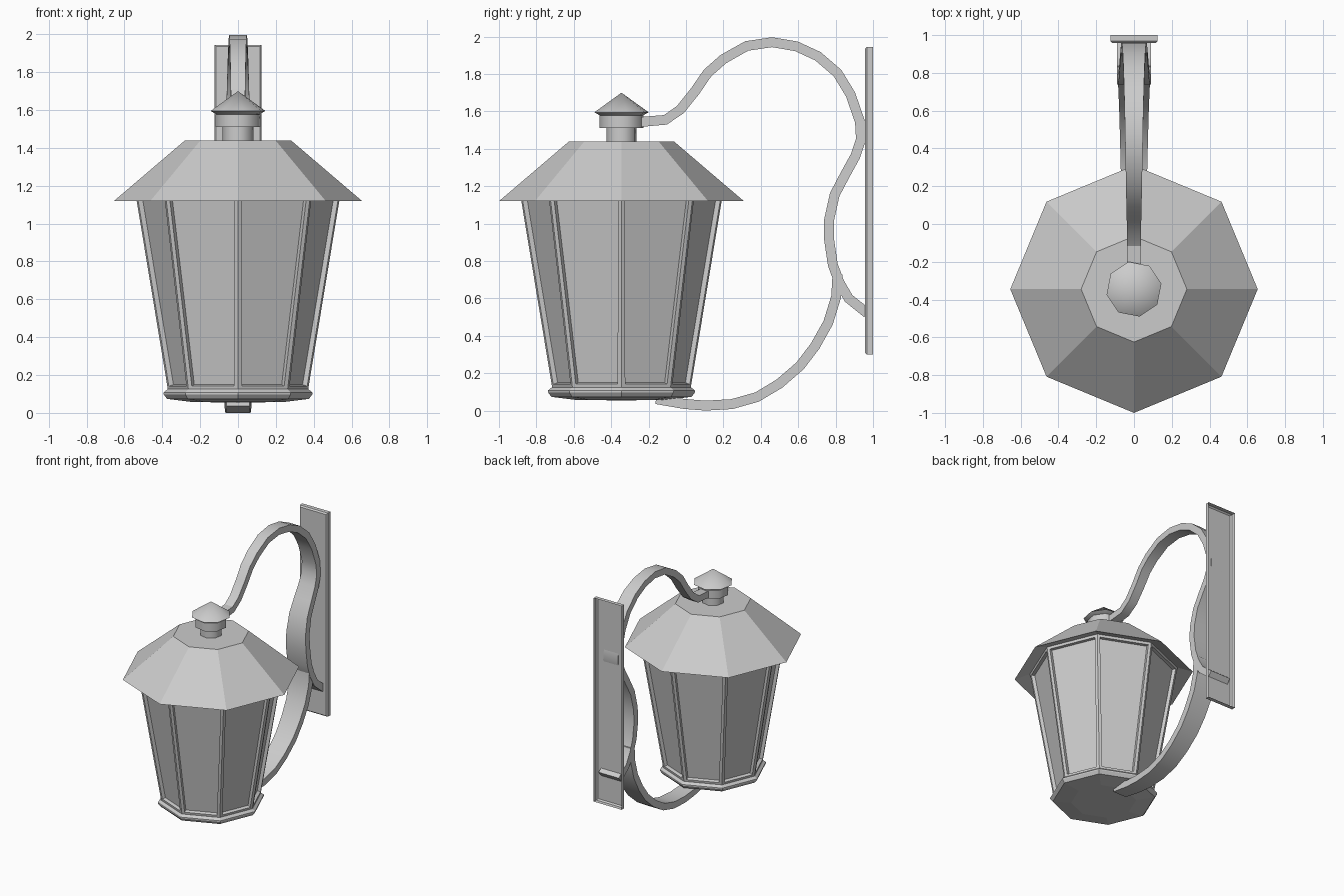
import bpy, bmesh
from math import pi, cos, sin, radians
from mathutils import Vector

if "Cube" in bpy.data.objects:
    bpy.data.objects.remove(bpy.data.objects["Cube"])

CY = -0.345  # lantern axis


def finish(name, bm, smooth=False, recalc=True):
    if recalc:
        bmesh.ops.recalc_face_normals(bm, faces=bm.faces)
    mesh = bpy.data.meshes.new(name)
    bm.to_mesh(mesh)
    bm.free()
    ob = bpy.data.objects.new(name, mesh)
    bpy.context.collection.objects.link(ob)
    if smooth:
        bpy.ops.object.select_all(action='DESELECT')
        ob.select_set(True)
        bpy.context.view_layer.objects.active = ob
        bpy.ops.object.shade_smooth_by_angle(angle=radians(smooth))
    return ob


def lathe(profile, turn=0.0):
    """Eight-sided solid from (radius, z) points; radius 0 closes to a point."""
    bm = bmesh.new()
    rings = []
    for r, z in profile:
        if r == 0:
            rings.append([bm.verts.new((0, CY, z))] * 8)
        else:
            rings.append([bm.verts.new((r * cos(k * pi / 4 + turn),
                                        CY + r * sin(k * pi / 4 + turn), z))
                          for k in range(8)])
    for a, b in zip(rings, rings[1:]):
        for k in range(8):
            j = (k + 1) % 8
            quad = list(dict.fromkeys((a[k], a[j], b[j], b[k])))
            bm.faces.new(quad)
    return bm


def strap(name, path, thick=0.053):
    """Flat bar along (y, z, half width) points."""
    bm = bmesh.new()
    rings = []
    for i, (y, z, w) in enumerate(path):
        p, q = path[max(i - 1, 0)], path[min(i + 1, len(path) - 1)]
        t = Vector((q[0] - p[0], q[1] - p[1])).normalized()
        n = Vector((-t.y, t.x)) * thick / 2
        rings.append([bm.verts.new((sx * w, y + s * n.x, z + s * n.y))
                      for sx, s in ((-1, -1), (1, -1), (1, 1), (-1, 1))])
    for a, b in zip(rings, rings[1:]):
        for k in range(4):
            j = (k + 1) % 4
            bm.faces.new((a[k], a[j], b[j], b[k]))
    bm.faces.new(rings[0])
    bm.faces.new(rings[-1])
    return finish(name, bm, 30)


# roof with a shallow hollow under the eaves
finish("roof", lathe([(0, 1.44), (0.28, 1.44), (0.655, 1.12), (0.545, 1.16), (0, 1.16)]))

# glazed body: framed panes sunk into each side
bm = lathe([(0.37, 0.12), (0.542, 1.16)])
bmesh.ops.recalc_face_normals(bm, faces=bm.faces)
panes = bm.faces[:]
bmesh.ops.inset_individual(bm, faces=panes, thickness=0.03, depth=0)
bmesh.ops.inset_individual(bm, faces=panes, thickness=0.006, depth=-0.025)
finish("lantern_body", bm, recalc=False)

# base tray
finish("base", lathe([(0, 0.125), (0.372, 0.125), (0.393, 0.108), (0.393, 0.098),
                      (0.375, 0.074), (0.24, 0.057), (0, 0.055)]))

# neck, collar and pointed cap
finish("neck", lathe([(0, 1.43), (0.083, 1.43), (0.083, 1.52), (0, 1.52)], 0.2), 50)
finish("collar", lathe([(0, 1.51), (0.12, 1.51), (0.12, 1.577), (0, 1.577)], 0.2), 50)
finish("cap", lathe([(0, 1.57), (0.115, 1.577), (0.148, 1.595), (0, 1.70)], 0.2), 50)

# main bracket: over the top, down the wall, into the plate
main = [(-.25, 1.543), (-.11, 1.555), (-.03, 1.61), (.05, 1.71), (.115, 1.805), (.20, 1.88),
        (.325, 1.95), (.46, 1.97), (.59, 1.948), (.705, 1.895), (.81, 1.805), (.88, 1.69),
        (.93, 1.545), (.935, 1.45), (.905, 1.36), (.85, 1.26), (.795, 1.155), (.765, 1.02),
        (.765, .915), (.785, .78), (.82, .685), (.87, .60), (.97, .52)]
strap("bracket", [(y, z, 0.036 + 0.054 * min(1, (i / 18) ** 1.7)) for i, (y, z) in enumerate(main)])

# lower brace: from the bracket round to the underside of the lantern
low = [(.81, .73), (.803, .61), (.76, .47), (.69, .345), (.61, .24), (.50, .145),
       (.38, .073), (.245, .035), (.105, .027), (-.01, .036), (-.16, .062)]
strap("lower_brace", [(y, z, 0.09 - 0.003 * i) for i, (y, z) in enumerate(low)])

# wall plate, bevelled at the front and open at the back
bm = bmesh.new()
rings = [[bm.verts.new((sx * (0.125 - d), y, 0.3 + d if sz < 0 else 1.945 - d))
          for sx, sz in ((-1, -1), (1, -1), (1, 1), (-1, 1))]
         for y, d in ((1.0, 0), (0.968, 0), (0.957, 0.01))]
for a, b in zip(rings, rings[1:]):
    for k in range(4):
        j = (k + 1) % 4
        bm.faces.new((a[k], a[j], b[j], b[k]))
bm.faces.new(rings[-1])
finish("wall_plate", bm)
